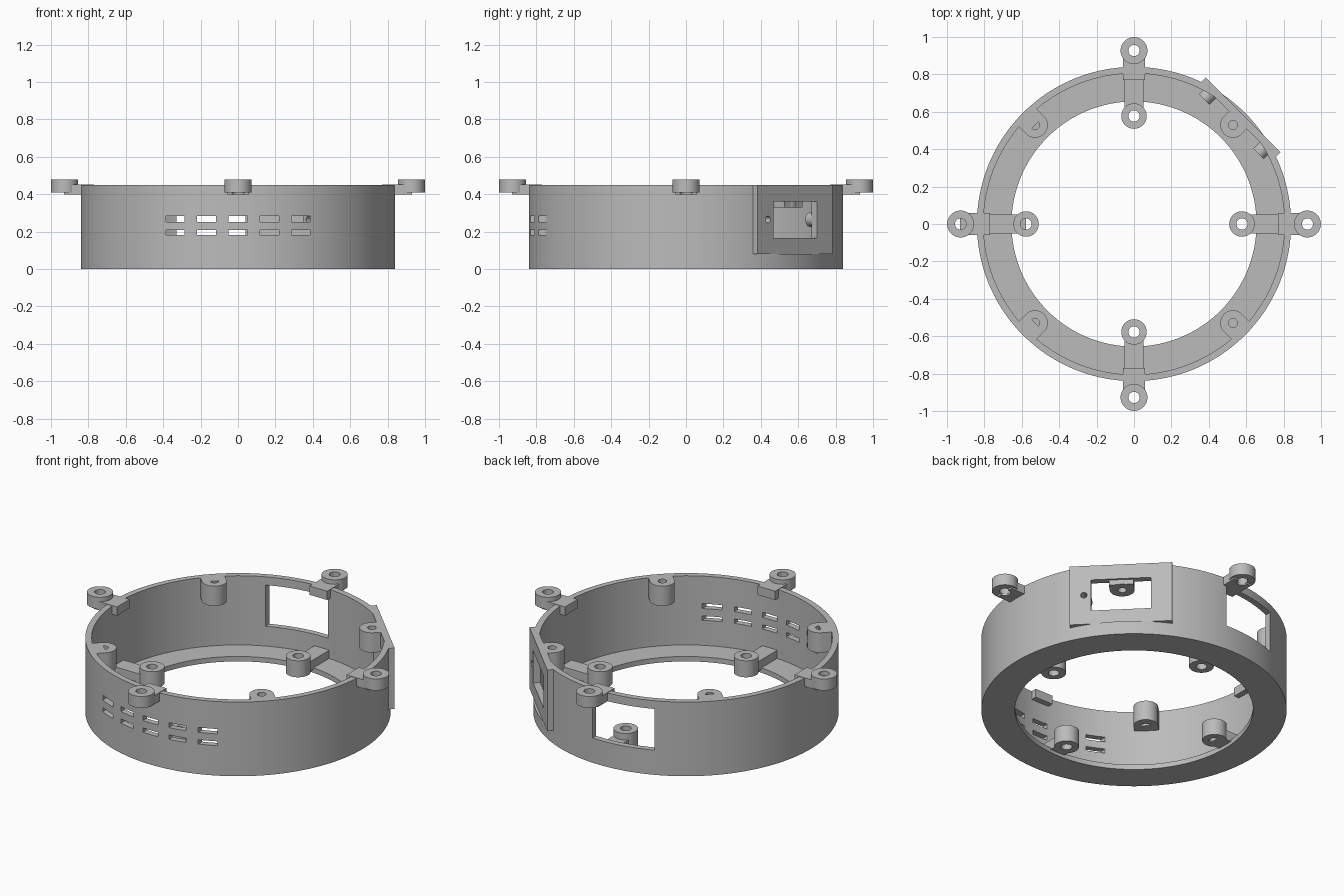
import bpy, bmesh, math
from mathutils import Matrix, Vector

cube = bpy.data.objects.get("Cube")
if cube:
    bpy.data.objects.remove(cube, do_unlink=True)

grey = bpy.data.materials.new("plain grey")
grey.use_nodes = True
grey.diffuse_color = (0.5, 0.5, 0.5, 1)
grey.node_tree.nodes["Principled BSDF"].inputs["Base Color"].default_value = (0.5, 0.5, 0.5, 1)


def turned(angle):
    return Matrix.Rotation(math.radians(angle), 4, "Z")


def finish(name, bm, matrix):
    bm.transform(matrix)
    bmesh.ops.recalc_face_normals(bm, faces=bm.faces)
    mesh = bpy.data.meshes.new(name)
    bm.to_mesh(mesh)
    bm.free()
    mesh.materials.append(grey)
    ob = bpy.data.objects.new(name, mesh)
    bpy.context.collection.objects.link(ob)
    return ob


def box(name, low, high, angle=0):
    """Box between two corners, turned about the model's axis."""
    low, high = Vector(low), Vector(high)
    bm = bmesh.new()
    bmesh.ops.create_cube(bm, size=1)
    size = Matrix.Diagonal((high - low).to_4d())
    size[3][3] = 1
    return finish(name, bm, turned(angle) @ Matrix.Translation((low + high) / 2) @ size)


def lathe(name, profile, matrix, steps):
    """Closed (radius, height) profile spun about z."""
    bm = bmesh.new()
    rings = []
    for i in range(steps):
        a = math.tau * i / steps
        rings.append([bm.verts.new((r * math.cos(a), r * math.sin(a), z)) for r, z in profile])
    n = len(profile)
    for i in range(steps):
        a, b = rings[i], rings[(i + 1) % steps]
        for j in range(n):
            k = (j + 1) % n
            bm.faces.new((a[j], b[j], b[k], a[k]))
    return finish(name, bm, matrix)


def tube(name, outer, inner, low, high, matrix):
    return lathe(name, [(inner, low), (outer, low), (outer, high), (inner, high)], matrix, 40)


def rod(name, radius, low, high, matrix):
    bm = bmesh.new()
    bmesh.ops.create_cone(bm, cap_ends=True, segments=40, radius1=radius, radius2=radius,
                          depth=high - low)
    return finish(name, bm, matrix @ Matrix.Translation((0, 0, (low + high) / 2)))


def cut(target, cutters):
    for c in cutters:
        m = target.modifiers.new("cut", "BOOLEAN")
        m.operation, m.solver, m.object = "DIFFERENCE", "EXACT", c
        bpy.context.view_layer.objects.active = target
        bpy.ops.object.modifier_apply(modifier=m.name)
        bpy.data.objects.remove(c, do_unlink=True)


def at(radius, angle):
    return turned(angle) @ Matrix.Translation((radius, 0, 0))


# Ring wall with its floor flange
ring = lathe("ring_body", [(0.655, 0), (0.84, 0), (0.84, 0.45), (0.805, 0.45),
                           (0.805, 0.03), (0.655, 0.03)], Matrix(), 144)
cutters = [box("window_cutter", (-0.33, 0.68, 0.15), (0.04, 0.95, 0.40))]
for i in range(-2, 3):
    for low, high in ((0.253, 0.283), (0.182, 0.208)):
        x = i * 0.168
        cutters.append(box("slot_cutter", (x - 0.05, -0.95, low), (x + 0.05, -0.68, high)))
cutters.append(box("plate_seat_cutter", (0.786, -0.283, 0.08), (1, 0.283, 0.6), 45))
cutters.append(box("port_cutter", (0.7, -0.165, 0.165), (0.95, 0.165, 0.36), 45))


def sideways(t):
    """Axis along the plate's normal, at sideways offset t."""
    return turned(45) @ Matrix.Translation((0, t, 0.265)) @ Matrix.Rotation(math.pi / 2, 4, "Y")


for t in (-0.205, 0.205):
    cutters.append(rod("screw_cutter", 0.018, 0.68, 0.95, sideways(t)))
cut(ring, cutters)

# Flat port plate with its opening and screw holes
plate = box("port_plate", (0.785, -0.283, 0.08), (0.825, 0.283, 0.45), 45)
cut(plate, [box("port_cutter", (0.7, -0.165, 0.165), (0.95, 0.165, 0.36), 45)]
    + [rod("screw_cutter", 0.018, 0.7, 0.95, sideways(t)) for t in (-0.205, 0.205)])
smooth = [ring, plate]
for t in (-0.205, 0.205):
    smooth.append(tube("port_screw_boss", 0.04, 0.018, 0.737, 0.79, sideways(t)))

for angle in (0, 90, 180, 270):
    # Outer lug on the rim
    smooth.append(tube("outer_lug", 0.072, 0.03, 0.41, 0.48, at(0.927, angle)))
    arm = box("outer_arm", (0.77, -0.06, 0.40), (0.93, 0.06, 0.453), angle)
    cut(arm, [rod("hole_cutter", 0.031, 0.3, 0.6, at(0.927, angle))])
    # Inner lug on the floor
    smooth.append(tube("inner_lug", 0.068, 0.03, 0.02, 0.12, at(0.577, angle)))
    arm = box("inner_arm", (0.577, -0.05, 0.02), (0.81, 0.05, 0.08), angle)
    cut(arm, [rod("hole_cutter", 0.031, -0.1, 0.3, at(0.577, angle))])
    # Corner screw boss under the rim
    corner = angle + 45
    smooth.append(tube("corner_boss", 0.068, 0.024, 0.33, 0.45, at(0.748, corner)))
    web = box("corner_boss_web", (0.748, -0.068, 0.33), (0.812, 0.068, 0.45), corner)
    cut(web, [rod("hole_cutter", 0.025, 0.2, 0.6, at(0.748, corner))])

# Smooth shading with sharp edges
bpy.ops.object.select_all(action="DESELECT")
for ob in smooth:
    ob.select_set(True)
bpy.context.view_layer.objects.active = ring
bpy.ops.object.shade_smooth_by_angle(angle=math.radians(30))
